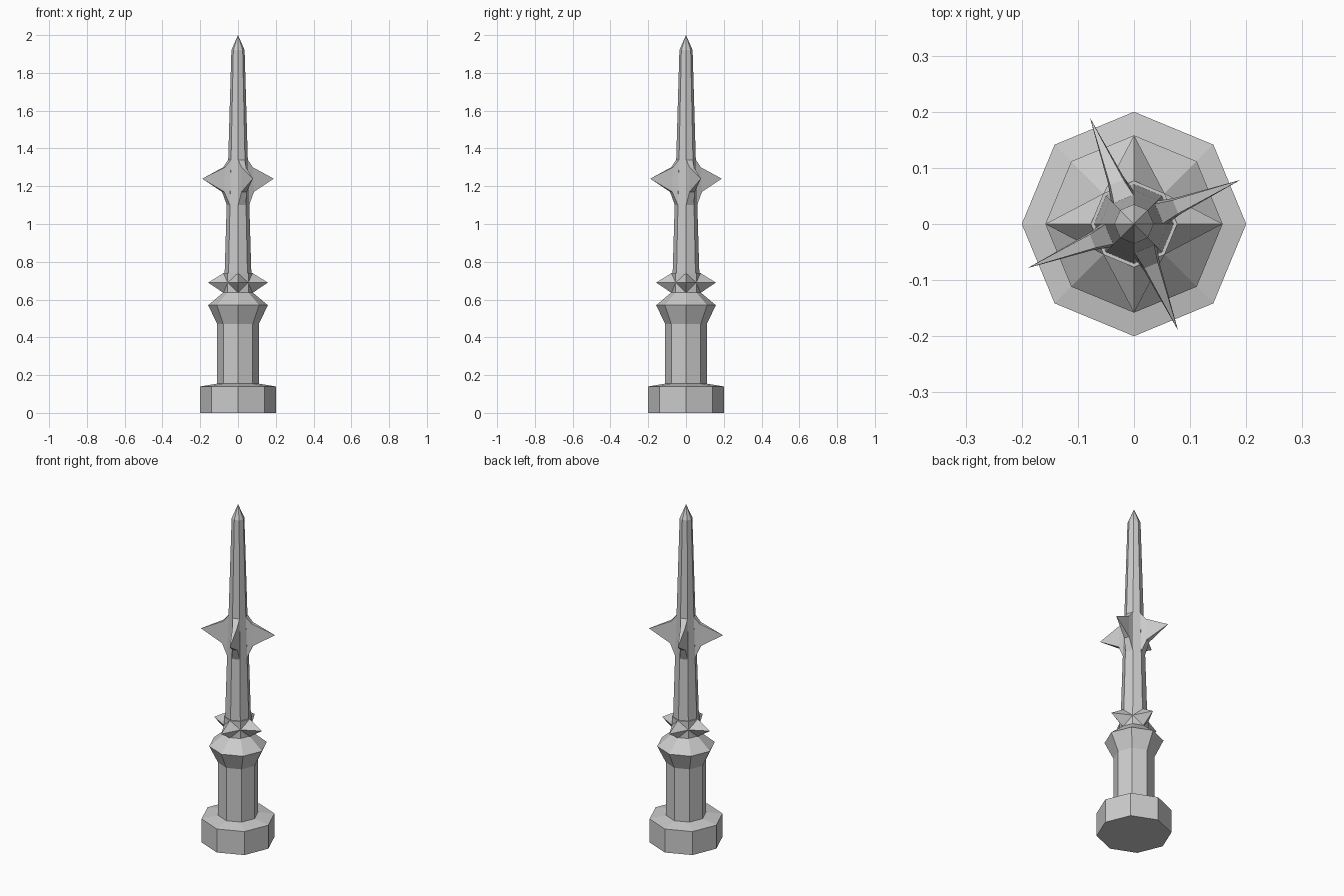
import bpy, math
from mathutils import Vector

if "Cube" in bpy.data.objects:
    bpy.data.objects.remove(bpy.data.objects["Cube"])

N = 8


def make_object(name, verts, faces):
    mesh = bpy.data.meshes.new(name)
    mesh.from_pydata(verts, [], faces)
    mesh.update()
    obj = bpy.data.objects.new(name, mesh)
    bpy.context.collection.objects.link(obj)
    return obj


def lathe(name, profile):
    """Octagonal stack; each row is (z, radius on axes, radius on diagonals)."""
    verts, faces = [], []
    for z, r_axis, r_diag in profile:
        for i in range(N):
            a = math.tau * i / N
            r = r_diag if i % 2 else r_axis
            verts.append((r * math.cos(a), r * math.sin(a), z))
    for k in range(len(profile) - 1):
        for i in range(N):
            j = (i + 1) % N
            a, b, c, d = k * N + i, k * N + j, k * N + N + j, k * N + N + i
            # split so the star ridges stay crisp
            if profile[k][1] != profile[k][2] or profile[k + 1][1] != profile[k + 1][2]:
                star_low = profile[k][1] != profile[k][2]
                use_ac = (i % 2 == 1) if star_low else (i % 2 == 0)
                faces += [(a, b, c), (a, c, d)] if use_ac else [(a, b, d), (b, c, d)]
            else:
                faces.append((a, b, c, d))
    faces.append(tuple(reversed(range(N))))
    top = (len(profile) - 1) * N
    faces.append(tuple(range(top, top + N)))
    return make_object(name, verts, faces)


def ring(z, r):
    return (z, r, r)


# Plinth, handle and flared collar
lathe("pedestal", [ring(0, .2), ring(.14, .2), ring(.155, .11), ring(.47, .11),
                   ring(.57, .158), ring(.64, .075)])

# Four-pointed star collar
lathe("star_collar", [ring(.635, .077), (.69, .158, .077), ring(.74, .077)])

# Tapering shaft and pointed tip
lathe("shaft", [ring(.73, .071), ring(1.1, .06), ring(1.34, .052),
                ring(1.92, .035), ring(2.0, .0005)])

# Four blade-like thorns growing from alternate shaft faces
for k in range(4):
    ang = math.radians(22.5 + 90 * k)
    out = Vector((math.cos(ang), math.sin(ang), 0))
    side = Vector((-math.sin(ang), math.cos(ang), 0))

    def quad(r_low, r_high, w_low, w_high, z_low, z_high):
        return [out * r + side * s + Vector((0, 0, z)) for r, s, z in (
            (r_low, -w_low, z_low), (r_low, w_low, z_low),
            (r_high, w_high, z_high), (r_high, -w_high, z_high))]

    verts = quad(.055, .048, .022, .019, 1.1, 1.34)
    verts += quad(.085, .08, .015, .013, 1.17, 1.3)
    verts.append(out * .205 + Vector((0, 0, 1.24)))
    faces = [(3, 2, 1, 0)]
    for i in range(4):
        j = (i + 1) % 4
        faces += [(i, j, 4 + j, 4 + i), (4 + i, 4 + j, 8)]
    make_object(f"thorn_{k + 1}", verts, faces)
